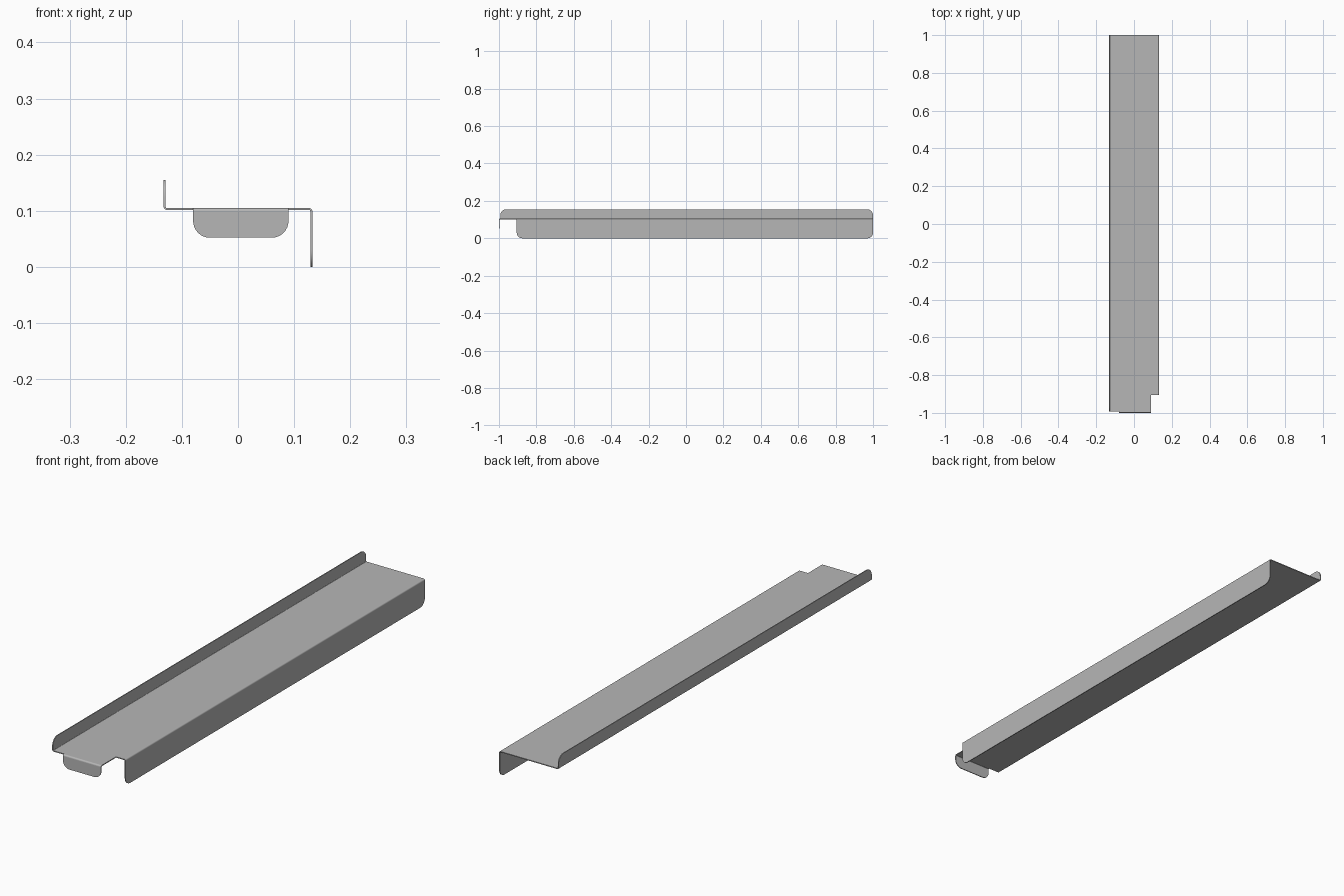
import bpy, bmesh, math
from mathutils import Vector

cube = bpy.data.objects.get("Cube")
if cube:
    bpy.data.objects.remove(cube, do_unlink=True)

metal = bpy.data.materials.new("grey sheet metal")
metal.use_nodes = True
GREY = (0.47, 0.47, 0.47, 1)
metal.diffuse_color = GREY
metal.node_tree.nodes["Principled BSDF"].inputs["Base Color"].default_value = GREY

X = 0.1325                  # half width
T, R = 0.0035, 0.006        # sheet thickness, outer bend radius
TOP = 0.105                 # shelf upper face
BOTTOM = TOP - T
TAB_L, TAB_R = -0.08, 0.09  # front tab extent
NOTCH = -0.905              # front end of the lower flange
FRONT = -0.993              # front end of the shelf and upper flange

# Maps from outline plane (u, v) and extrusion (w) to model space
ALONG_X = lambda u, v, w: (w, u, v)
ALONG_Y = lambda u, v, w: (u, w, v)
ALONG_Z = lambda u, v, w: (u, v, w)


def rounded(corners, steps=8):
    """Outline from (u, v, radius) right-angled corners."""
    pts = []
    for i, (u, v, r) in enumerate(corners):
        p = Vector((u, v))
        if r == 0:
            pts.append(p)
            continue
        before = (Vector(corners[i - 1][:2]) - p).normalized() * r
        after = (Vector(corners[(i + 1) % len(corners)][:2]) - p).normalized() * r
        for k in range(steps + 1):
            a = math.pi / 2 * k / steps
            pts.append(p + before * (1 - math.sin(a)) + after * (1 - math.cos(a)))
    return pts


def bend_outline(cu, cv, start, steps=6):
    """Quarter-ring section of a folded edge."""
    angles = [math.radians(start + 90 * k / steps) for k in range(steps + 1)]
    ring = lambda r, seq: [(cu + r * math.cos(a), cv + r * math.sin(a)) for a in seq]
    return ring(R, angles) + ring(R - T, reversed(angles))


def extrude(name, outline, w0, w1, place):
    bm = bmesh.new()
    low, high = ([bm.verts.new(place(u, v, w)) for u, v in outline] for w in (w0, w1))
    bm.faces.new(low)
    bm.faces.new(high)
    for i in range(len(low)):
        bm.faces.new((low[i - 1], low[i], high[i], high[i - 1]))
    bmesh.ops.recalc_face_normals(bm, faces=bm.faces)
    mesh = bpy.data.meshes.new(name)
    bm.to_mesh(mesh)
    bm.free()
    mesh.materials.append(metal)
    obj = bpy.data.objects.new(name, mesh)
    bpy.context.collection.objects.link(obj)
    bpy.ops.object.select_all(action='DESELECT')
    obj.select_set(True)
    bpy.context.view_layer.objects.active = obj
    bpy.ops.object.shade_smooth_by_angle(angle=math.radians(30))
    return obj


# Flat shelf with a notched front corner
shelf = [(-X + R, 1), (-X + R, FRONT), (TAB_L, FRONT), (TAB_L, -1 + R),
         (TAB_R, -1 + R), (TAB_R, NOTCH), (X - R, NOTCH), (X - R, 1)]
extrude("shelf", shelf, BOTTOM, TOP, ALONG_Z)

# Upturned flange on the right side
extrude("upper_bend", bend_outline(-X + R, BOTTOM + R, 180), FRONT, 1, ALONG_Y)
upper = rounded([(FRONT, BOTTOM + R, 0), (1, BOTTOM + R, 0),
                 (1, 0.155, 0.032), (FRONT, 0.155, 0.032)])
extrude("upper_flange", upper, -X, -X + T, ALONG_X)

# Downturned flange on the left side
extrude("lower_bend", bend_outline(X - R, TOP - R, 0), NOTCH, 1, ALONG_Y)
lower = rounded([(NOTCH, TOP - R, 0), (1, TOP - R, 0),
                 (1, 0, 0.03), (NOTCH, 0, 0.03)])
extrude("lower_flange", lower, X - T, X, ALONG_X)

# Downturned front tab
extrude("tab_bend", bend_outline(-1 + R, TOP - R, 90), TAB_L, TAB_R, ALONG_X)
tab = rounded([(TAB_L, TOP - R, 0), (TAB_R, TOP - R, 0),
               (TAB_R, 0.052, 0.03), (TAB_L, 0.052, 0.03)])
extrude("front_tab", tab, -1, -1 + T, ALONG_Y)
